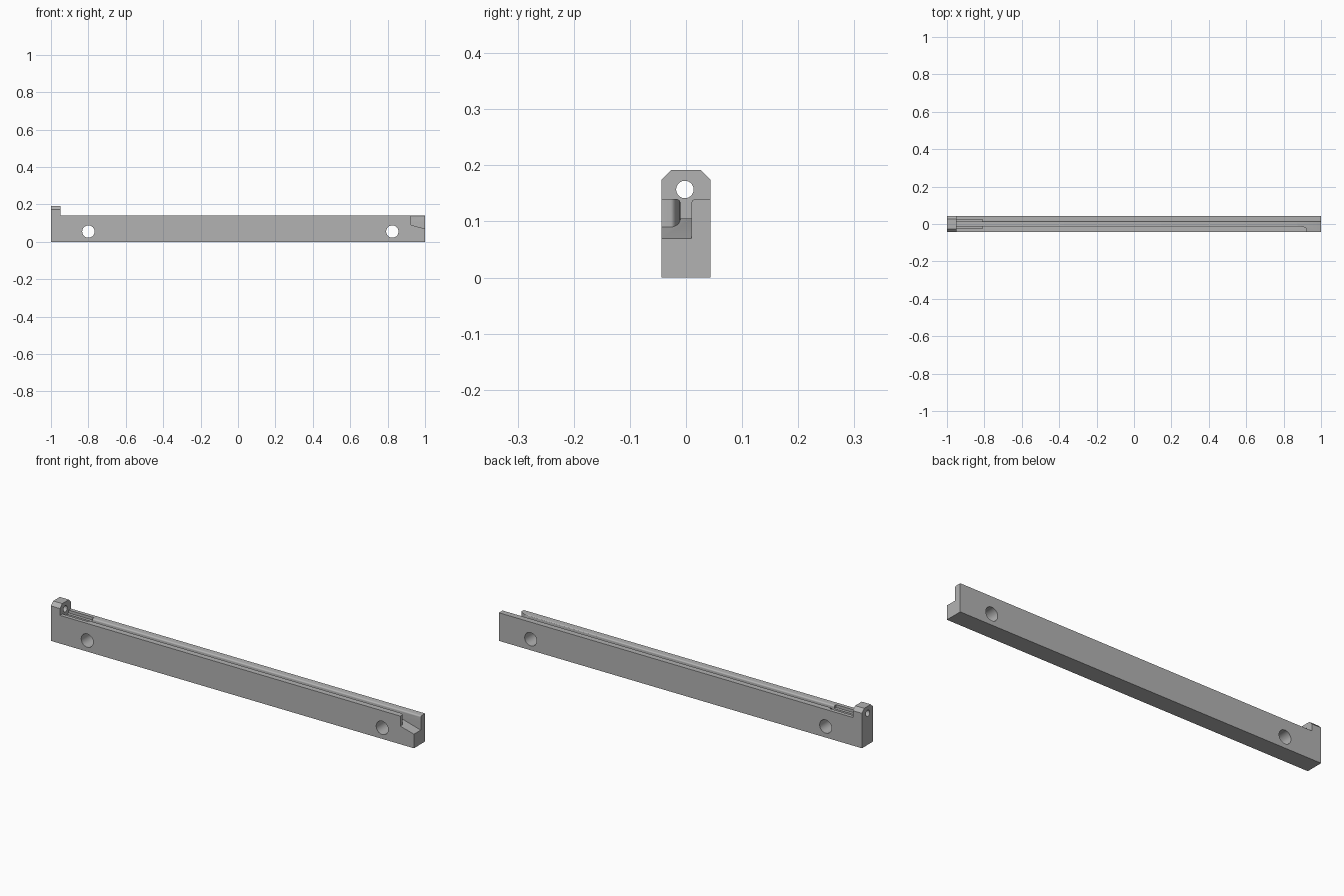
import bpy, bmesh
from math import sin, cos, pi, radians
from mathutils import Vector

cube = bpy.data.objects.get("Cube")
if cube:
    bpy.data.objects.remove(cube, do_unlink=True)

mat = bpy.data.materials.new("plain grey")
mat.use_nodes = True
grey = (0.45, 0.45, 0.45, 1)
mat.diffuse_color = grey
mat.node_tree.nodes["Principled BSDF"].inputs["Base Color"].default_value = grey


def prism(name, start, end):
    """Solid between two matching outlines."""
    bm = bmesh.new()
    a = [bm.verts.new(p) for p in start]
    b = [bm.verts.new(p) for p in end]
    n = len(a)
    bm.faces.new(a)
    bm.faces.new(b[::-1])
    for i in range(n):
        j = (i + 1) % n
        bm.faces.new((a[i], b[i], b[j], a[j]))
    bmesh.ops.recalc_face_normals(bm, faces=bm.faces)
    mesh = bpy.data.meshes.new(name)
    bm.to_mesh(mesh)
    bm.free()
    mesh.materials.append(mat)
    ob = bpy.data.objects.new(name, mesh)
    bpy.context.collection.objects.link(ob)
    return ob


def along_x(name, yz, x0, x1):
    return prism(name, [(x0, y, z) for y, z in yz], [(x1, y, z) for y, z in yz])


def along_y(name, xz, y0, y1):
    return prism(name, [(x, y0, z) for x, z in xz], [(x, y1, z) for x, z in xz])


def circle(u, v, r, n=40):
    return [(u + r * cos(2 * pi * i / n), v + r * sin(2 * pi * i / n)) for i in range(n)]


def cut(target, cutter):
    cutter.hide_render = True
    mod = target.modifiers.new("cut", 'BOOLEAN')
    mod.operation = 'DIFFERENCE'
    mod.solver = 'EXACT'
    mod.object = cutter
    bpy.context.view_layer.objects.active = target
    bpy.ops.object.modifier_apply(modifier=mod.name)
    bpy.data.objects.remove(cutter, do_unlink=True)


W, TOP, TAB, TAB_X = 0.044, 0.14, 0.192, -0.95
G, FLOOR, FILLET = 0.01, 0.105, 0.007

# Bar with the chamfered end tab as its full section
rail = along_x("rail", [(-W, 0), (W, 0), (W, 0.174), (0.026, TAB),
                        (-0.026, TAB), (-W, 0.174)], -1, 1)
# Lower the bar everywhere but at the tab
cut(rail, along_y("top_cutter", [(TAB_X, TOP), (1.1, TOP), (1.1, 0.3), (TAB_X, 0.3)], -0.1, 0.1))

# Long groove with rounded lips
lip = [(G + FILLET * (1 - cos(t)), TOP - FILLET + FILLET * sin(t))
       for t in (i * pi / 12 for i in range(7))]
half = [(G, FLOOR)] + lip + [(G + FILLET, 0.16)]
groove = half + [(-y, z) for y, z in reversed(half)]
cut(rail, along_x("groove_cutter", groove, TAB_X, 1.1))

# Shallow wider pocket beside the tab
cut(rail, along_x("pocket_cutter", [(-0.025, 0.126), (0.025, 0.126),
                                    (0.025, 0.16), (-0.025, 0.16)], TAB_X, -0.81))

# Open notch at the far end: sloping floor, rounded lead-in from the groove
arc = [(0.87 + 0.055 * sin(t), -G - 0.017 * (1 - cos(t)))
       for t in (i * pi / 20 for i in range(11))]
plan = [(1.1, -0.1), (1.1, G), (0.87, G)] + arc + [(0.925, -0.1)]
cut(rail, prism("notch_cutter",
                [(x, y, 0.07 + (1 - x) * 0.27) for x, y in plan],
                [(x, y, 0.2) for x, y in plan]))

# Cross holes and the tab hole
for x in (-0.8, 0.825):
    cut(rail, along_y("cross_hole_cutter", circle(x, 0.055, 0.033), -0.1, 0.1))
cut(rail, along_x("tab_hole_cutter", circle(-0.002, 0.157, 0.0155), -1.1, -0.9))

bpy.ops.object.select_all(action='DESELECT')
rail.select_set(True)
bpy.context.view_layer.objects.active = rail
bpy.ops.object.shade_smooth_by_angle(angle=radians(30))
